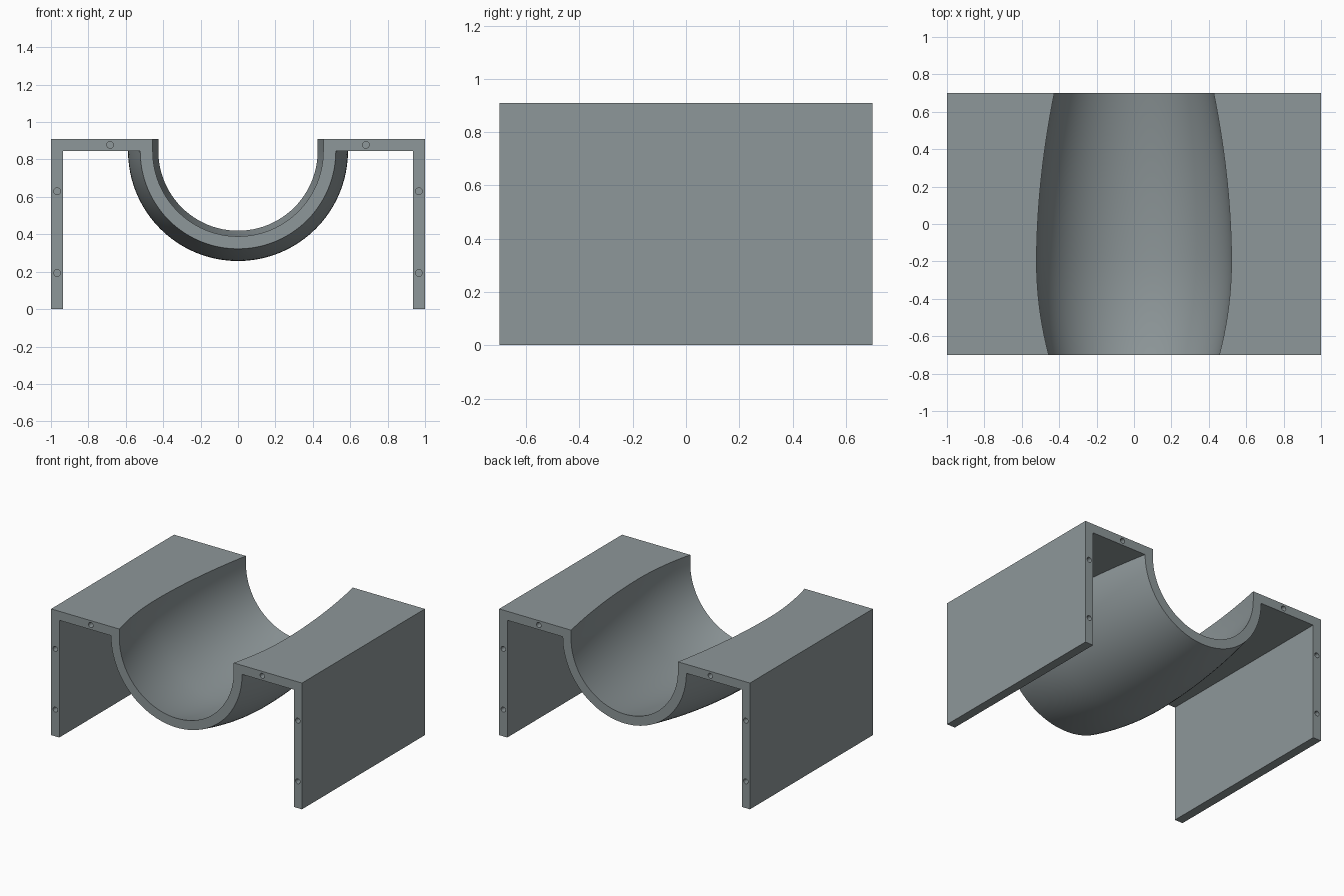
import bpy, bmesh, math
from mathutils import Matrix

if "Cube" in bpy.data.objects:
    bpy.data.objects.remove(bpy.data.objects["Cube"])

HALF, TOP, UNDER, WALL = 0.70, 0.91, 0.845, 0.067
ARC, STATIONS = 48, 40

grey = bpy.data.materials.new("slate grey")
grey.diffuse_color = (0.27, 0.31, 0.32, 1)
grey.use_nodes = True
grey.node_tree.nodes["Principled BSDF"].inputs["Base Color"].default_value = grey.diffuse_color


def trough_radius(y):
    """Inner radius: widest slightly forward of the middle, tapering to both ends."""
    if y < -0.2:
        return 0.521 - 0.065 * ((-0.2 - y) / 0.5) ** 2
    return 0.521 - 0.095 * ((y + 0.2) / 0.9) ** 1.9


def arc(r, flip=1):
    pts = [(-r * math.cos(math.pi * i / ARC), UNDER - r * math.sin(math.pi * i / ARC))
           for i in range(ARC + 1)]
    return pts[::flip]


def section(y):
    r = trough_radius(y)
    return ([(-1, 0), (-1, TOP), (-r, TOP)] + arc(r)
            + [(r, TOP), (1, TOP), (1, 0), (0.935, 0), (0.935, UNDER)]
            + arc(r + WALL, -1) + [(-0.935, UNDER), (-0.935, 0)])


# Shell: legs, top plates and trough lofted along the length
bm = bmesh.new()
rings = []
for k in range(STATIONS + 1):
    y = -HALF + 2 * HALF * k / STATIONS
    rings.append([bm.verts.new((x, y, z)) for x, z in section(y)])
n = len(rings[0])
for a, b in zip(rings, rings[1:]):
    for i in range(n):
        j = (i + 1) % n
        bm.faces.new((a[i], a[j], b[j], b[i]))
bm.faces.new(rings[0])
bm.faces.new(rings[-1])
bmesh.ops.recalc_face_normals(bm, faces=bm.faces)
mesh = bpy.data.meshes.new("trough_stand")
bm.to_mesh(mesh)
bm.free()
mesh.materials.append(grey)
shell = bpy.data.objects.new("trough_stand", mesh)
bpy.context.collection.objects.link(shell)

# Pin holes in both end faces
bm = bmesh.new()
for side in (-1, 1):
    for end in (-1, 1):
        for x, z in ((0.684, 0.878), (0.967, 0.63), (0.967, 0.193)):
            bmesh.ops.create_cone(
                bm, cap_ends=True, segments=24, radius1=0.018, radius2=0.018, depth=0.2,
                matrix=Matrix.Translation((side * x, end * HALF, z))
                @ Matrix.Rotation(math.pi / 2, 4, 'X'))
cut_mesh = bpy.data.meshes.new("pin_hole_cutter")
bm.to_mesh(cut_mesh)
bm.free()
cut_mesh.materials.append(grey)
cutter = bpy.data.objects.new("pin_hole_cutter", cut_mesh)
bpy.context.collection.objects.link(cutter)
cutter.hide_render = True

mod = shell.modifiers.new("pin_holes", 'BOOLEAN')
mod.operation, mod.solver, mod.object = 'DIFFERENCE', 'EXACT', cutter
bpy.context.view_layer.objects.active = shell
shell.select_set(True)
bpy.ops.object.modifier_apply(modifier=mod.name)
bpy.data.objects.remove(cutter)
bpy.ops.object.shade_smooth_by_angle(angle=math.radians(30))
